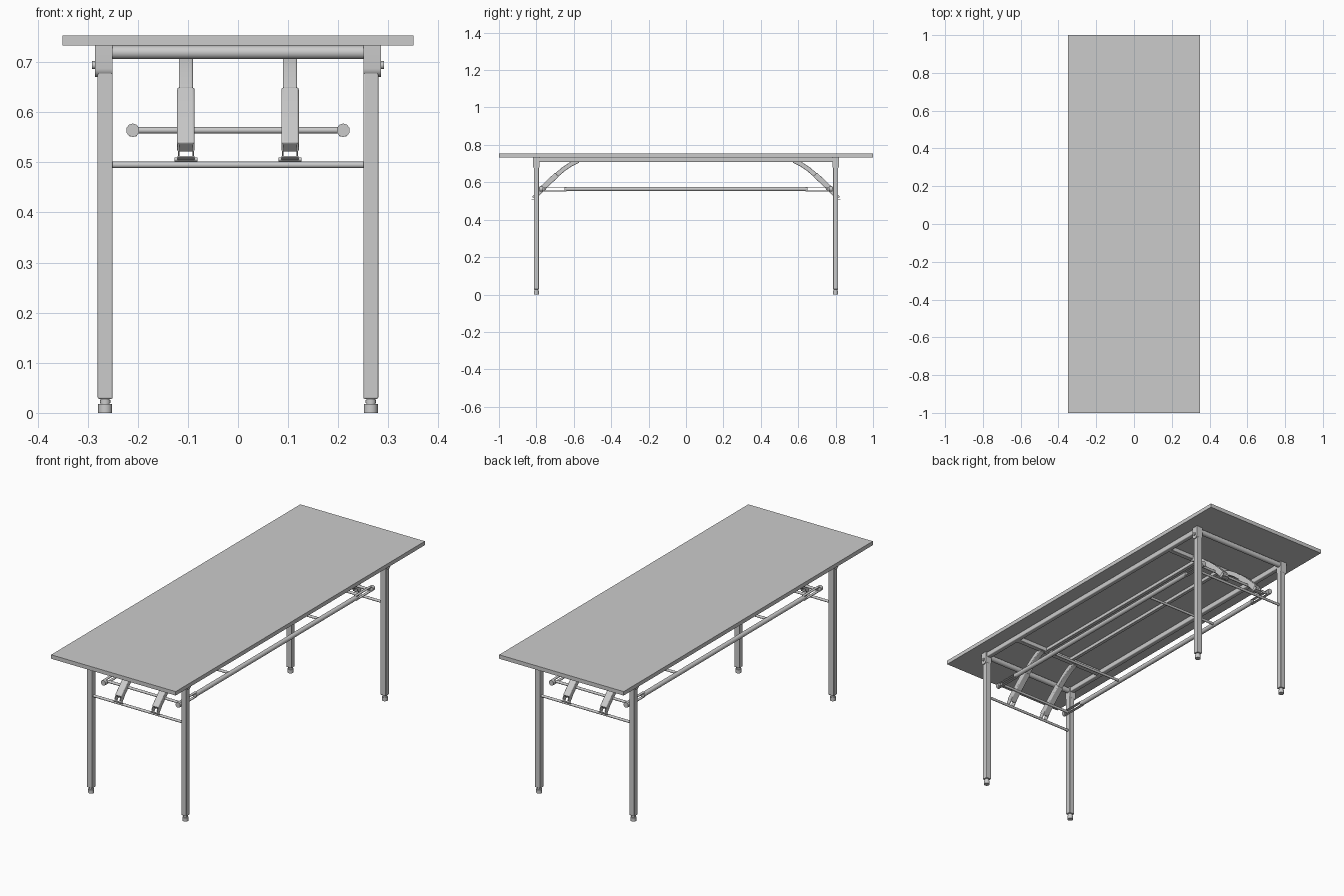
import bpy, bmesh, math
from mathutils import Vector

if "Cube" in bpy.data.objects:
    bpy.data.objects.remove(bpy.data.objects["Cube"])


def finish(name, bm, bevel=0.0, smooth=False):
    me = bpy.data.meshes.new(name)
    bmesh.ops.recalc_face_normals(bm, faces=bm.faces)
    bm.to_mesh(me)
    bm.free()
    ob = bpy.data.objects.new(name, me)
    bpy.context.collection.objects.link(ob)
    if bevel:
        m = ob.modifiers.new("bevel", 'BEVEL')
        m.width, m.segments = bevel, 3
    if smooth:
        bpy.ops.object.select_all(action='DESELECT')
        bpy.context.view_layer.objects.active = ob
        ob.select_set(True)
        bpy.ops.object.shade_smooth_by_angle(angle=math.radians(40))
    return ob


def box(name, lo, hi, bevel=0.0):
    bm = bmesh.new()
    bmesh.ops.create_cube(bm, size=1)
    lo, hi = Vector(lo), Vector(hi)
    for v in bm.verts:
        v.co = (lo + hi) / 2 + v.co * (hi - lo)
    return finish(name, bm, bevel, bevel > 0)


def rod(name, a, b, r, sides=20):
    a, b = Vector(a), Vector(b)
    bm = bmesh.new()
    bmesh.ops.create_cone(bm, cap_ends=True, segments=sides, radius1=r, radius2=r, depth=(b - a).length)
    q = Vector((0, 0, 1)).rotation_difference(b - a)
    for v in bm.verts:
        v.co = q @ v.co + (a + b) / 2
    return finish(name, bm, smooth=True)


def extrude_x(name, profile, x0, x1, bevel=0.0):
    # closed (y, z) outline pulled along x
    bm = bmesh.new()
    f = bm.faces.new([bm.verts.new((x0, y, z)) for y, z in profile])
    g = bmesh.ops.extrude_face_region(bm, geom=[f])['geom']
    for v in g:
        if isinstance(v, bmesh.types.BMVert):
            v.co.x = x1
    return finish(name, bm, bevel, True)


def strip(name, path, thick, xc, width, bevel=0.0):
    # bent bar following a (y, z) centre line
    pts = [Vector(p) for p in path]
    up, down = [], []
    for i, p in enumerate(pts):
        d = (pts[min(i + 1, len(pts) - 1)] - pts[max(i - 1, 0)]).normalized()
        n = Vector((-d.y, d.x)) * thick / 2
        up.append(p + n)
        down.append(p - n)
    return extrude_x(name, up + down[::-1], xc - width / 2, xc + width / 2, bevel)


# table top
box("table_top", (-.35, -1, .733), (.35, 1, .753))

# frame under the top
for s in (-1, 1):
    box("side_rail", (s * .265 - .0125, -.79, .708), (s * .265 + .0125, .79, .733), .004)
    rod("end_rail", (-.255, s * .8, .7195), (.255, s * .8, .7195), .0135)
    box("brace_cross_rail", (-.255, s * .575 - .0125, .71), (.255, s * .575 + .0125, .733), .003)
    box("middle_rail", (s * .075 - .009, -.565, .715), (s * .075 + .009, .565, .733), .002)

for sy in (-1, 1):
    y = sy * .8
    rod("leg_cross_bar", (-.255, y, .495), (.255, y, .495), .0065)
    for sx in (-1, 1):
        x = sx * .265
        # leg and adjustable foot
        box("leg", (x - .015, y - .014, .028), (x + .015, y + .014, .715), .003)
        rod("foot_neck", (x, y, .015), (x, y, .03), .009)
        rod("foot_collar", (x, y, .02), (x, y, .026), .0105)
        rod("foot_pad", (x, y, 0), (x, y, .018), .014)
        # hinge bracket with rounded lower end, and its bolt
        arc = [(y + .0175 * math.cos(a), .6875 - .0175 * math.sin(a))
               for a in [math.pi * i / 12 for i in range(13)]]
        extrude_x("hinge_bracket", [(y + .0175, .733)] + arc + [(y - .0175, .733)],
                  sx * .25, sx * .285)
        rod("hinge_bolt", (sx * .28, y, .694), (sx * .291, y, .694), .008, 12)

        # folding brace: upper arm, sleeve, lower fork and pin
        bx = sx * .104
        upper = [(.575, .716), (.615, .697), (.655, .67), (.70, .632)]
        sleeve = [(.69, .64), (.725, .609), (.765, .57), (.805, .53)]
        strip("brace_upper_arm", [(sy * a, b) for a, b in upper], .024, bx, .028, .003)
        strip("brace_sleeve", [(sy * a, b) for a, b in sleeve], .029, bx, .035, .004)
        for k in (-1, 1):
            strip("brace_fork", [(sy * .785, .55), (sy * .812, .514)], .026, bx + k * .0145, .003)
        strip("brace_foot_plate", [(sy * .805, .503), (sy * .825, .511)], .003, bx, .034)
        rod("brace_pin", (bx - .023, sy * .81, .506), (bx + .023, sy * .81, .506), .004, 12)

# storage rack
RZ = .564
for s in (-1, 1):
    x = s * .21
    rod("rack_side_tube", (x, -.65, RZ), (x, .65, RZ), .0115)
    for e in (-1, 1):
        # slotted tube end closed by a knob
        for k in (-1, 1):
            lo, hi = sorted((e * .64, e * .77))
            box("rack_end_prong", (x - .007, lo, RZ + k * .0105 - .0015),
                (x + .007, hi, RZ + k * .0105 + .0015))
        rod("rack_end_knob", (x, e * .765, RZ), (x, e * .782, RZ), .0135, 10)
for y in (-.755, -.36, .36, .755):
    rod("rack_cross_rod", (-.21, y, RZ), (.21, y, RZ), .0065)
